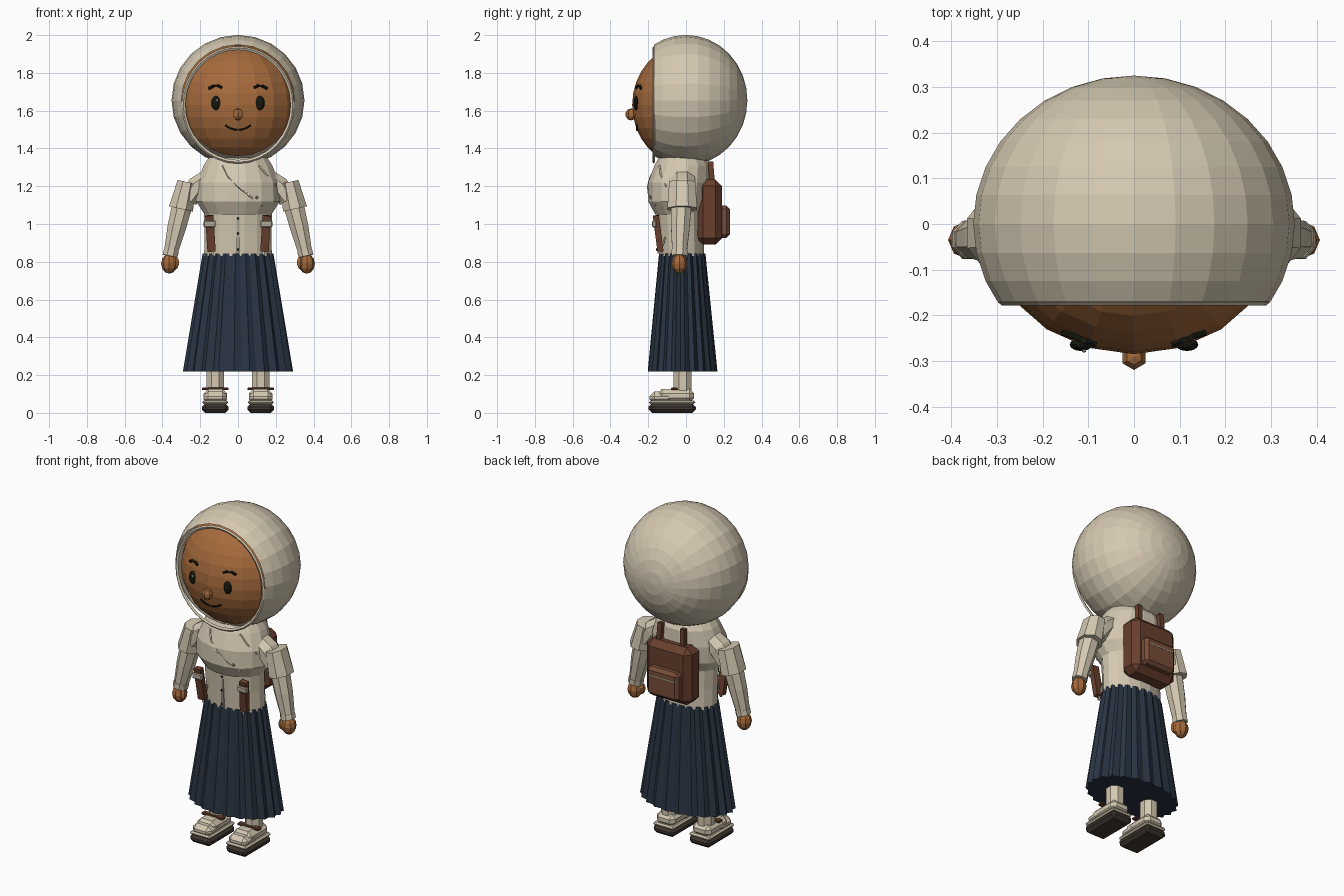
import bpy, bmesh, math
from mathutils import Vector, Matrix
from mathutils.bvhtree import BVHTree

cube = bpy.data.objects.get("Cube")
if cube:
    bpy.data.objects.remove(cube)


def material(name, rgb):
    m = bpy.data.materials.new(name)
    m.use_nodes = True
    m.diffuse_color = (*rgb, 1)
    bsdf = m.node_tree.nodes["Principled BSDF"]
    bsdf.inputs["Base Color"].default_value = (*rgb, 1)
    bsdf.inputs["Roughness"].default_value = 0.8
    return m


CREAM = material("cream cloth", (0.66, 0.58, 0.44))
TRIM = material("shaded trim", (0.45, 0.40, 0.31))
SKIN = material("brown skin", (0.38, 0.145, 0.045))
NAVY = material("navy cloth", (0.022, 0.034, 0.055))
LEATHER = material("brown leather", (0.14, 0.05, 0.026))
POCKET = material("light leather", (0.19, 0.075, 0.04))
SOLE = material("dark sole", (0.05, 0.038, 0.03))
INK = material("near black", (0.008, 0.009, 0.005))
WHITE = material("eye glint", (0.8, 0.8, 0.75))


def finish(bm, name, mat, bevel=0):
    bmesh.ops.recalc_face_normals(bm, faces=bm.faces)
    me = bpy.data.meshes.new(name)
    bm.to_mesh(me)
    bm.free()
    me.materials.append(mat)
    ob = bpy.data.objects.new(name, me)
    bpy.context.collection.objects.link(ob)
    if bevel:
        mod = ob.modifiers.new("Bevel", "BEVEL")
        mod.width, mod.segments = bevel, 1
    return ob


def box(name, centre, size, mat, bevel=0):
    bm = bmesh.new()
    bmesh.ops.create_cube(bm, size=1, matrix=Matrix.Translation(centre) @ Matrix.Diagonal((*size, 1)))
    return finish(bm, name, mat, bevel)


def ball(name, centre, radii, mat, segs=12, rings=8, axis_y=False, cut=None):
    bm = bmesh.new()
    turn = Matrix.Rotation(math.pi / 2, 4, "X") if axis_y else Matrix()
    bmesh.ops.create_uvsphere(bm, u_segments=segs, v_segments=rings, radius=1,
                              matrix=Matrix.Translation(centre) @ Matrix.Diagonal((*radii, 1)) @ turn)
    if cut is not None:
        bmesh.ops.bisect_plane(bm, geom=bm.verts[:] + bm.edges[:] + bm.faces[:],
                               plane_co=(0, cut, 0), plane_no=(0, -1, 0), clear_outer=True)
    return finish(bm, name, mat)


def sweep(name, points, radii, mat, n=8, level=False, pleat=0, bevel=0):
    """Skin cross-sections along a path; level keeps every section horizontal."""
    pts = [Vector(p) for p in points]
    bm, rings = bmesh.new(), []
    for i, p in enumerate(pts):
        t = (pts[min(i + 1, len(pts) - 1)] - pts[max(i - 1, 0)]).normalized()
        if t.z < 0:
            t = -t
        rot = Matrix() if level else Vector((0, 0, 1)).rotation_difference(t).to_matrix().to_4x4()
        rx, ry = radii[i] if isinstance(radii, list) else radii
        ring = []
        for k in range(n):
            a = (k + 0.5) * math.tau / n
            f = (1 - pleat * (k % 2)) * (math.sqrt(2) if n == 4 else 1)
            ring.append(bm.verts.new(p + rot @ Vector((rx * f * math.cos(a), ry * f * math.sin(a), 0))))
        rings.append(ring)
    for a, b in zip(rings, rings[1:]):
        for k in range(n):
            bm.faces.new((a[k], a[(k + 1) % n], b[(k + 1) % n], b[k]))
    bm.faces.new(rings[0])
    bm.faces.new(rings[-1])
    return finish(bm, name, mat, bevel)


def on_front(ob, xz, lift=0.0):
    """Point on the front of a mesh at the given x and z."""
    me = ob.data
    tree = BVHTree.FromPolygons([v.co for v in me.vertices], [p.vertices[:] for p in me.polygons])
    hit = tree.ray_cast(Vector((xz[0], -2, xz[1])), Vector((0, 1, 0)))[0]
    return hit + Vector((0, -lift, 0))


# Head, hood and rim
face = ball("face", (0, 0, 1.63), (0.325, 0.285, 0.32), SKIN, 20, 16)
ball("hood", (0, 0, 1.655), (0.352, 0.325, 0.346), CREAM, 24, 16, axis_y=True, cut=-0.17)
bm = bmesh.new()
rim_rings = []
for i in range(32):
    a = math.tau * i / 32
    out = Vector((math.cos(a), 0, math.sin(a)))
    base = Vector((0.29 * out.x, -0.171, 1.63 + 0.303 * out.z))
    rim_rings.append([bm.verts.new(base + out * u + Vector((0, v, 0)))
                      for u, v in ((0.008, 0), (0, 0.007), (-0.012, 0), (0, -0.007))])
for i in range(32):
    a, b = rim_rings[i], rim_rings[(i + 1) % 32]
    for k in range(4):
        bm.faces.new((a[k], a[(k + 1) % 4], b[(k + 1) % 4], b[k]))
finish(bm, "hood_rim", CREAM)

# Facial features
ball("nose", (0, -0.291, 1.58), (0.03, 0.03, 0.032), SKIN, 6, 5)
smile = [on_front(face, (0.068 * u, 1.497 + 0.025 * u * u), 0.002) for u in (-1, -0.6, -0.2, 0.2, 0.6, 1)]
sweep("mouth", smile, (0.006, 0.006), INK, 6)
for s, side in ((1, "left"), (-1, "right")):
    ball(side + "_eye", on_front(face, (s * 0.116, 1.64), 0.001), (0.025, 0.014, 0.038), INK, 12, 8)
    ball(side + "_eye_glint", on_front(face, (s * 0.116 + 0.007, 1.655), 0.013), (0.005, 0.004, 0.007), WHITE, 6, 4)
    brow = [on_front(face, (s * x, z), 0.004) for x, z in ((0.085, 1.722), (0.105, 1.732), (0.13, 1.73), (0.155, 1.717))]
    sweep(side + "_brow", brow, (0.008, 0.008), INK, 6)

# Body: torso, draped cape and pleated skirt
sweep("torso", [(0, -0.02, 0.83), (0, -0.025, 0.95), (0, -0.03, 1.1), (0, -0.02, 1.25)],
      [(0.183, 0.118), (0.18, 0.122), (0.185, 0.13), (0.17, 0.12)], CREAM, 16, level=True)
cape = sweep("cape", [(0, -0.02, 1.38), (0, -0.02, 1.31), (0, -0.035, 1.22), (0, -0.04, 1.12), (0, -0.035, 1.05)],
             [(0.14, 0.11), (0.185, 0.15), (0.222, 0.168), (0.226, 0.163), (0.18, 0.13)], CREAM, 16, level=True)
sweep("skirt", [(0, -0.02, 0.845), (0, -0.018, 0.22)], [(0.188, 0.123), (0.292, 0.185)],
      NAVY, 44, level=True, pleat=0.07)

# Folds, pin, shirt opening and buttons
fold = [on_front(cape, p, 0.001) for p in ((-0.08, 1.31), (-0.05, 1.25), (0, 1.2), (0.06, 1.15), (0.13, 1.1))]
sweep("front_fold", fold, (0.006, 0.006), CREAM, 5)
side_fold = [on_front(cape, p, 0.001) for p in ((0.11, 1.31), (0.15, 1.26), (0.2, 1.2))]
sweep("side_fold", side_fold, (0.006, 0.006), CREAM, 5)
ball("cape_pin", on_front(cape, (0.1, 1.14), 0.004), (0.009, 0.009, 0.009), TRIM, 6, 4)
box("shirt_placket", (0, -0.145, 0.945), (0.014, 0.012, 0.2), TRIM)
for i in range(3):
    ball("button", (0, -0.154, 0.865 + 0.083 * i), (0.008, 0.005, 0.008), SOLE, 6, 4)

# Backpack
box("backpack", (0, 0.123, 1.063), (0.3, 0.135, 0.345), LEATHER, 0.035)
box("backpack_pocket", (0, 0.2, 1.012), (0.21, 0.065, 0.17), POCKET, 0.018)
box("pocket_seam", (0, 0.231, 1.05), (0.17, 0.006, 0.006), TRIM)

for s, side in ((1, "left"), (-1, "right")):
    # Arms
    sweep(side + "_shoulder", [(s * 0.15, -0.02, 1.25), (s * 0.215, -0.02, 1.2), (s * 0.265, -0.02, 1.13)],
          [(0.05, 0.07), (0.06, 0.075), (0.055, 0.07)], CREAM, 8)
    sweep(side + "_sleeve", [(s * 0.27, -0.02, 1.222), (s * 0.302, -0.02, 1.08)],
          [(0.055, 0.075), (0.07, 0.085)], CREAM, 8)
    sweep(side + "_forearm", [(s * 0.295, -0.025, 1.1), (s * 0.325, -0.03, 0.98), (s * 0.36, -0.035, 0.83)],
          [(0.058, 0.058), (0.053, 0.053), (0.038, 0.04)], CREAM, 8)
    sweep(side + "_cuff", [(s * 0.353, -0.034, 0.86), (s * 0.36, -0.035, 0.83)], (0.043, 0.045), CREAM, 8)
    ball(side + "_hand", (s * 0.364, -0.035, 0.79), (0.043, 0.042, 0.053), SKIN, 8, 6)
    ball(side + "_thumb", (s * 0.33, -0.05, 0.795), (0.02, 0.022, 0.035), SKIN, 6, 5)

    # Backpack straps
    sweep(side + "_front_strap", [(s * 0.14, -0.135, 0.855), (s * 0.152, -0.16, 1.045)], (0.022, 0.016), LEATHER, 4)
    box(side + "_strap_buckle", (s * 0.15, -0.168, 1.0), (0.064, 0.024, 0.035), TRIM, 0.005)
    sweep(side + "_strap_tail", [(s * 0.13, -0.11, 0.93), (s * 0.135, -0.14, 0.835)], (0.006, 0.004), TRIM, 4)
    sweep(side + "_back_strap", [(s * 0.08, 0.14, 1.2), (s * 0.075, 0.13, 1.33)], (0.014, 0.014), LEATHER, 4)

    # Legs and shoes
    x = s * 0.12
    sweep(side + "_leg", [(x, -0.018, 0.1), (x, -0.018, 0.4)], (0.051, 0.051), CREAM, 8, level=True)
    box(side + "_sole", (x, -0.073, 0.025), (0.142, 0.25, 0.05), SOLE, 0.018)
    box(side + "_midsole", (x, -0.073, 0.056), (0.136, 0.244, 0.02), CREAM, 0.008)
    box(side + "_shoe_toe", (x, -0.13, 0.08), (0.126, 0.125, 0.065), CREAM, 0.025)
    box(side + "_shoe_upper", (x, -0.055, 0.09), (0.124, 0.195, 0.075), CREAM, 0.025)
    box(side + "_shoe_strap", (x, -0.062, 0.127), (0.142, 0.035, 0.014), LEATHER, 0.004)
